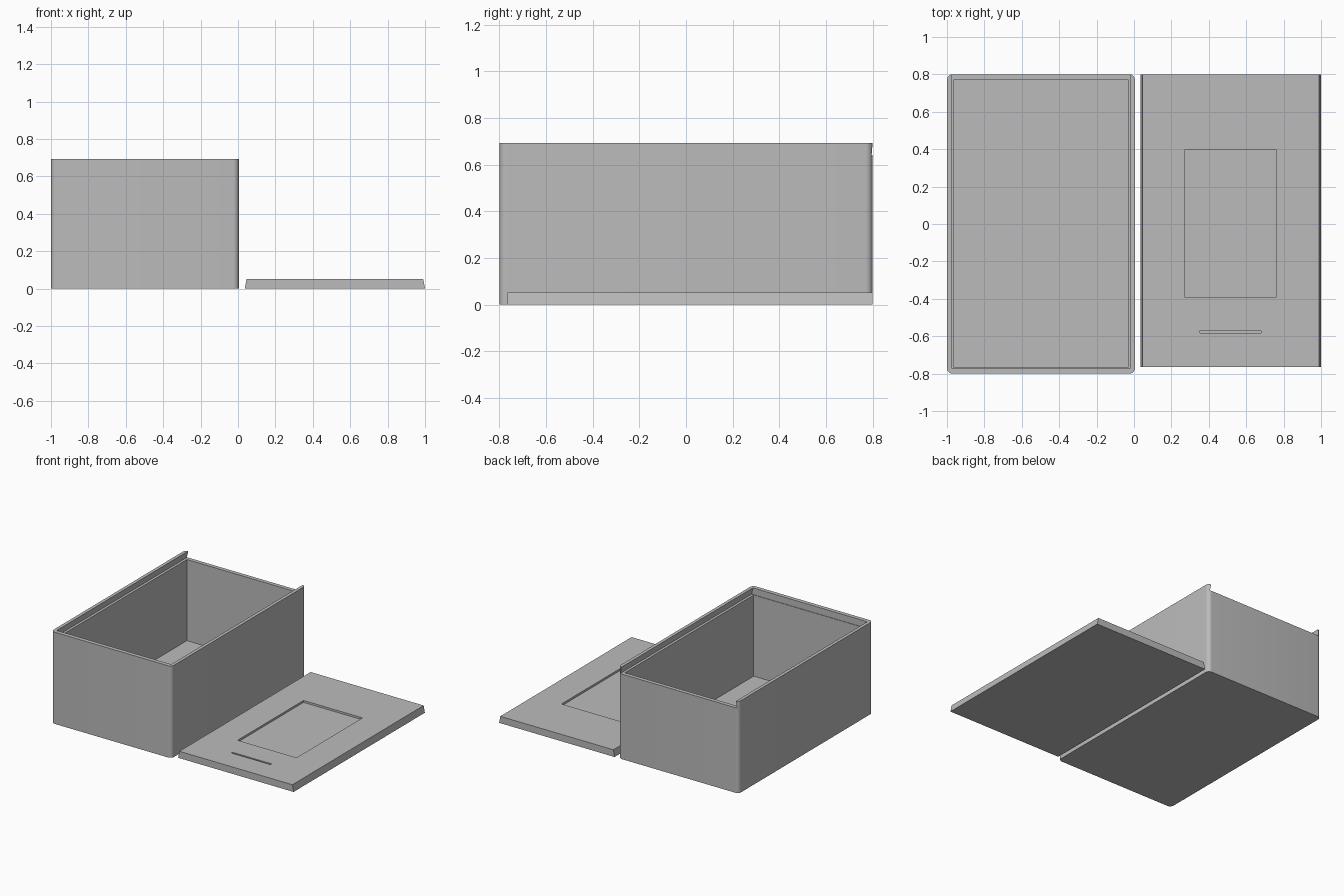
import bpy, bmesh

cube = bpy.data.objects.get("Cube")
if cube:
    bpy.data.objects.remove(cube, do_unlink=True)

grey = bpy.data.materials.new("plain grey")
grey.use_nodes = True
grey.diffuse_color = (0.5, 0.5, 0.5, 1)
grey.node_tree.nodes["Principled BSDF"].inputs["Base Color"].default_value = (0.5, 0.5, 0.5, 1)


def prism(name, cx, half_bottom, half_top, y0, y1, z0, z1):
    """Bar along y whose cross-section may narrow towards the top."""
    bm = bmesh.new()
    section = [(cx - half_bottom, z0), (cx + half_bottom, z0),
               (cx + half_top, z1), (cx - half_top, z1)]
    face = bm.faces.new([bm.verts.new((x, y0, z)) for x, z in section])
    ext = bmesh.ops.extrude_face_region(bm, geom=[face])
    moved = [v for v in ext["geom"] if isinstance(v, bmesh.types.BMVert)]
    bmesh.ops.translate(bm, verts=moved, vec=(0, y1 - y0, 0))
    bmesh.ops.recalc_face_normals(bm, faces=bm.faces)
    mesh = bpy.data.meshes.new(name)
    bm.to_mesh(mesh)
    bm.free()
    mesh.materials.append(grey)
    obj = bpy.data.objects.new(name, mesh)
    bpy.context.collection.objects.link(obj)
    return obj


def activate(obj):
    bpy.ops.object.select_all(action="DESELECT")
    obj.select_set(True)
    bpy.context.view_layer.objects.active = obj


def carve(obj, cutter):
    cutter.hide_render = True
    mod = obj.modifiers.new("cut", "BOOLEAN")
    mod.operation = "DIFFERENCE"
    mod.solver = "EXACT"
    mod.object = cutter
    activate(obj)
    bpy.ops.object.modifier_apply(modifier=mod.name)
    bpy.data.objects.remove(cutter, do_unlink=True)


def round_upright_edges(obj, radius):
    bm = bmesh.new()
    bm.from_mesh(obj.data)
    upright = [e for e in bm.edges
               if abs(e.verts[0].co.z - e.verts[1].co.z) > 0.1]
    bmesh.ops.bevel(bm, geom=upright, offset=radius, segments=8,
                    profile=0.5, affect="EDGES")
    bm.to_mesh(obj.data)
    bm.free()


# Open box with rounded upright corners
box_x, box_half, height = -0.4975, 0.5025, 0.692
box = prism("box", box_x, box_half, box_half, -0.8, 0.8, 0, height)
round_upright_edges(box, 0.03)

# Inside of the box, then the dovetail channel open at the back
carve(box, prism("cavity_cutter", box_x, 0.468, 0.468, -0.765, 0.77, 0.03, 0.8))
channel_z, channel_top, slope = 0.642, 0.702, 0.2
carve(box, prism("channel_cutter", box_x, 0.4875,
                 0.4875 - slope * (channel_top - channel_z),
                 -0.769, 0.9, channel_z, channel_top))

# Sliding lid lying beside the box
lid_x, lid_top, recess = 0.518, 0.052, 0.015
lid = prism("sliding_lid", lid_x, 0.482, 0.472, -0.765, 0.8, 0, lid_top)

# Label panel and finger groove sunk into the lid
for name, half, y0, y1 in [("label_recess", 0.246, -0.39, 0.396),
                           ("finger_groove", 0.164, -0.583, -0.57)]:
    carve(lid, prism(name, lid_x - 0.002, half, half, y0, y1, lid_top - recess, 0.1))

for obj in (box, lid):
    activate(obj)
    bpy.ops.object.shade_smooth_by_angle()
